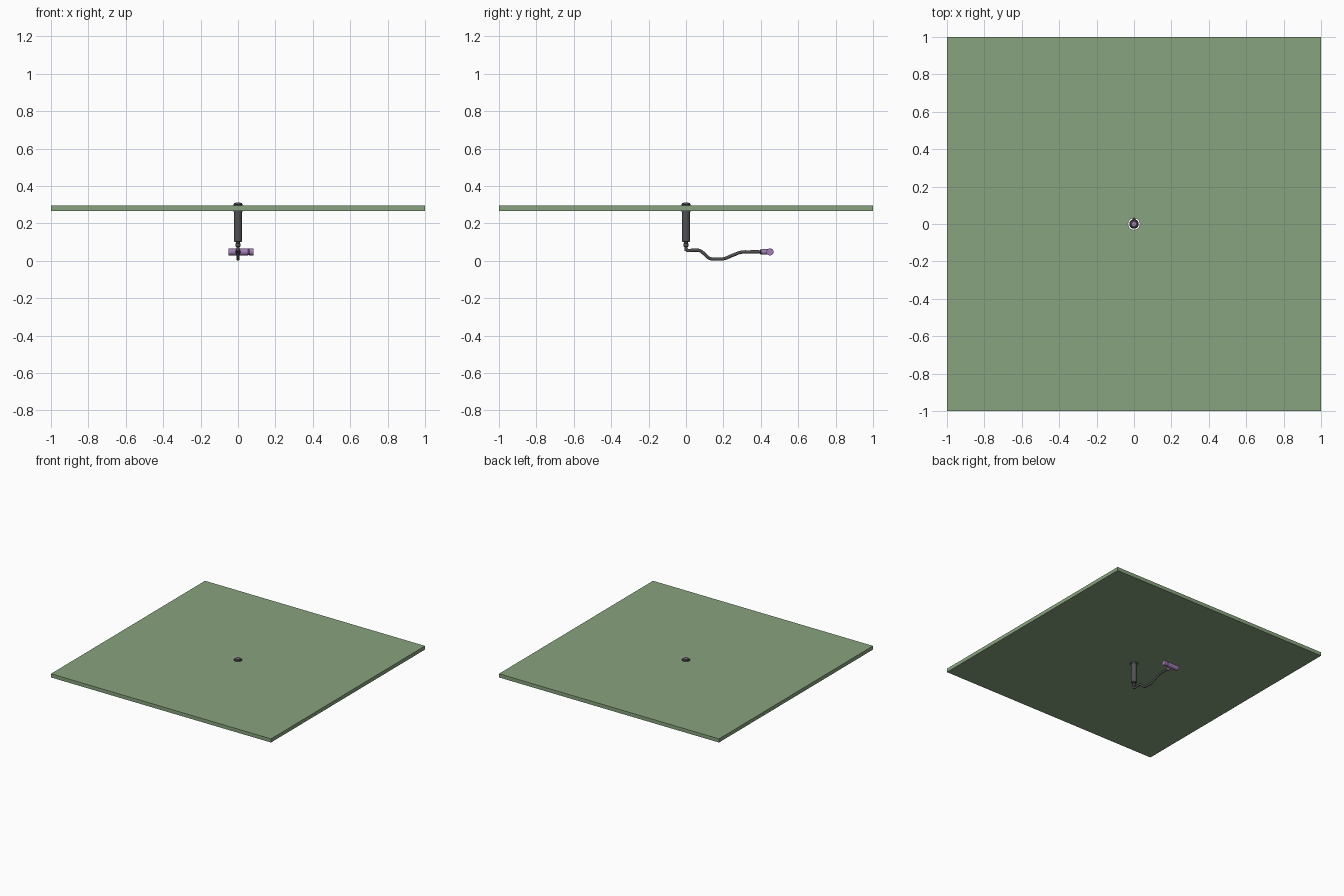
import bpy, bmesh, math
from mathutils import Matrix, Vector

if "Cube" in bpy.data.objects:
    bpy.data.objects.remove(bpy.data.objects["Cube"])


def material(name, rgb):
    m = bpy.data.materials.new(name)
    m.diffuse_color = (*rgb, 1)
    m.use_nodes = True
    m.node_tree.nodes["Principled BSDF"].inputs["Base Color"].default_value = m.diffuse_color
    return m


GREEN = material("grass green", (0.25, 0.37, 0.21))
DARK = material("dark plastic", (0.08, 0.08, 0.085))
PURPLE = material("purple plastic", (0.36, 0.21, 0.46))


def finish(bm, name, mat, smooth=True):
    bmesh.ops.recalc_face_normals(bm, faces=bm.faces[:])
    me = bpy.data.meshes.new(name)
    bm.to_mesh(me)
    bm.free()
    ob = bpy.data.objects.new(name, me)
    bpy.context.collection.objects.link(ob)
    me.materials.append(mat)
    if smooth:
        bpy.ops.object.select_all(action='DESELECT')
        bpy.context.view_layer.objects.active = ob
        ob.select_set(True)
        bpy.ops.object.shade_smooth_by_angle(angle=math.radians(35))
    return ob


def lathe(name, profile, mat, origin=(0, 0, 0), axis=(0, 0, 1), n=32):
    """Closed solid turned from (radius, height) points along an axis."""
    bm = bmesh.new()
    rings = [[bm.verts.new((r * math.cos(2 * math.pi * i / n),
                            r * math.sin(2 * math.pi * i / n), h))
              for i in range(n)] for r, h in profile]
    for a, b in zip(rings, rings[1:]):
        for i in range(n):
            j = (i + 1) % n
            bm.faces.new((a[i], a[j], b[j], b[i]))
    bm.faces.new(rings[0])
    bm.faces.new(rings[-1])
    turn = Vector((0, 0, 1)).rotation_difference(Vector(axis)).to_matrix().to_4x4()
    bm.transform(Matrix.Translation(origin) @ turn)
    return finish(bm, name, mat)


# Lawn slab with a round opening for the sprinkler
bm = bmesh.new()
corners = [(-1, -1), (1, -1), (1, 1), (-1, 1)]
circle = [(0.031 * math.cos(2 * math.pi * i / 32), 0.031 * math.sin(2 * math.pi * i / 32))
          for i in range(32)]
for loop in (corners, circle):
    vs = [bm.verts.new((x, y, 0.267)) for x, y in loop]
    for i, v in enumerate(vs):
        bm.edges.new((v, vs[(i + 1) % len(vs)]))
bmesh.ops.triangle_fill(bm, edges=bm.edges[:], use_beauty=True)
geo = bmesh.ops.extrude_face_region(bm, geom=bm.faces[:])["geom"]
bmesh.ops.translate(bm, vec=(0, 0, 0.03),
                    verts=[g for g in geo if isinstance(g, bmesh.types.BMVert)])
finish(bm, "lawn_slab", GREEN, smooth=False)

# Pop-up sprinkler body, with stepped inlet at the bottom
lathe("sprinkler_body", [(0.017, 0.100), (0.022, 0.104), (0.022, 0.265)], DARK)
lathe("sprinkler_cap", [(0.025, 0.262), (0.025, 0.302), (0.020, 0.309),
                        (0.016, 0.309), (0.016, 0.305)], DARK)
lathe("nozzle_cover", [(0.015, 0.298), (0.015, 0.309), (0.013, 0.311)], PURPLE)
lathe("inlet_neck", [(0.008, 0.052), (0.009, 0.073), (0.013, 0.078), (0.013, 0.092),
                     (0.010, 0.095), (0.010, 0.102)], DARK)

# Bent swing hose
cu = bpy.data.curves.new("swing_hose", 'CURVE')
cu.dimensions = '3D'
cu.bevel_depth = 0.009
cu.bevel_resolution = 3
cu.resolution_u = 8
cu.use_fill_caps = True
path = [(0, 0.075), (0.003, 0.059), (0.04, 0.057), (0.075, 0.054), (0.1, 0.035),
        (0.125, 0.014), (0.16, 0.010), (0.2, 0.011), (0.25, 0.03), (0.295, 0.046),
        (0.34, 0.048), (0.41, 0.048)]
sp = cu.splines.new('BEZIER')
sp.bezier_points.add(len(path) - 1)
for p, (y, z) in zip(sp.bezier_points, path):
    p.co = (0, y, z)
    p.handle_left_type = p.handle_right_type = 'AUTO'
hose = bpy.data.objects.new("swing_hose", cu)
bpy.context.collection.objects.link(hose)
cu.materials.append(DARK)

# Hose connector and purple tee on the supply pipe
lathe("hose_connector", [(0.010, 0.395), (0.013, 0.398), (0.013, 0.408), (0.010, 0.412)],
      DARK, (0, 0, 0.048), (0, 1, 0))
lathe("tee_branch", [(0.015, 0.406), (0.015, 0.45)], PURPLE, (0, 0, 0.048), (0, 1, 0))
lathe("tee_pipe", [(0.019, -0.05), (0.019, 0.053), (0.017, 0.055), (0.017, 0.059),
                   (0.019, 0.061), (0.019, 0.084)], PURPLE, (0, 0.449, 0.048), (1, 0, 0))
